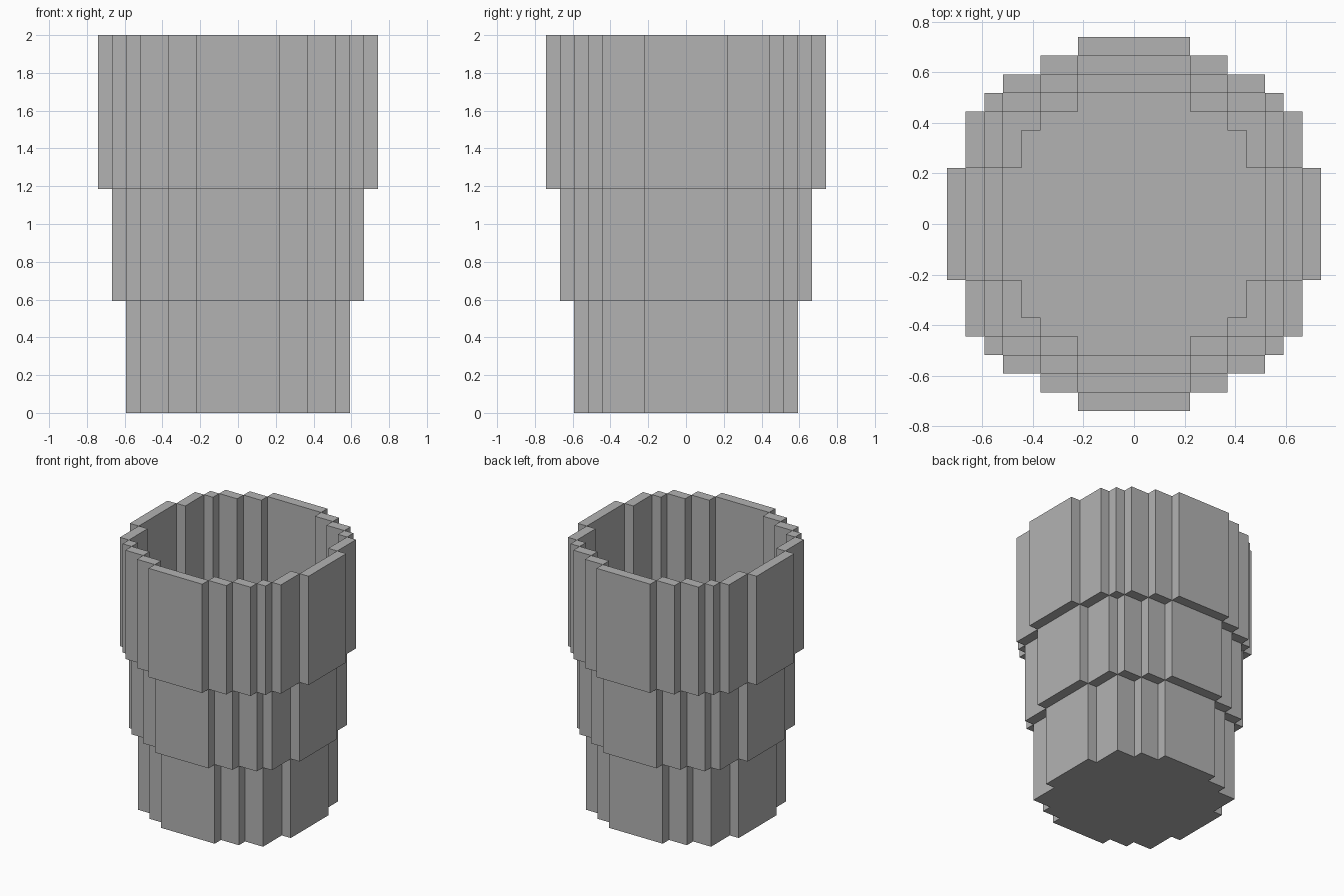
import bpy
import bmesh

if "Cube" in bpy.data.objects:
    bpy.data.objects.remove(bpy.data.objects["Cube"], do_unlink=True)

UNIT = 2 / 27  # one block

stone = bpy.data.materials.new("plain_grey")
stone.use_nodes = True
GREY = (0.45, 0.45, 0.45, 1)
stone.diffuse_color = GREY
stone.node_tree.nodes["Principled BSDF"].inputs["Base Color"].default_value = GREY


def prism(bm, points, z0, z1):
    """Upright solid on a flat outline, in block units."""
    base = bm.faces.new([bm.verts.new((x * UNIT, y * UNIT, z0 * UNIT)) for x, y in points])
    top = bmesh.ops.extrude_face_region(bm, geom=[base], use_keep_orig=True)["geom"]
    verts = [g for g in top if isinstance(g, bmesh.types.BMVert)]
    bmesh.ops.translate(bm, verts=verts, vec=(0, 0, (z1 - z0) * UNIT))


def rect(x0, x1, y0, y1):
    return [(x0, y0), (x1, y0), (x1, y1), (x0, y1)]


def finish(bm, name):
    bmesh.ops.recalc_face_normals(bm, faces=bm.faces)
    mesh = bpy.data.meshes.new(name)
    bm.to_mesh(mesh)
    bm.free()
    mesh.materials.append(stone)
    bpy.context.collection.objects.link(bpy.data.objects.new(name, mesh))


def quarters(bm, points, z0, z1):
    for sx in (-1, 1):
        for sy in (-1, 1):
            prism(bm, [(sx * x, sy * y) for x, y in points], z0, z1)


def wall(name, steps, z0, z1, corner=None):
    """Stepped ring, one block thick; steps are (half width, depth) pairs."""
    bm = bmesh.new()
    w, d = steps[0]
    reach, side = steps[-1]
    inner = steps[-2][0]
    for s in (-1, 1):
        prism(bm, [(x, s * y) for x, y in rect(-w, w, d - 1, d)], z0, z1)
        prism(bm, [(s * x, y) for x, y in rect(inner, reach, -side, side)], z0, z1)
    for i in range(1, len(steps) - 1):
        x0, (x1, y1), y0 = steps[i - 1][0], steps[i], steps[i + 1][1]
        shape = rect(x0, x1, y0, y1)
        if corner == i:  # hollow the thick corner into an L
            shape = [(x1 - 1, y0), (x1, y0), (x1, y1), (x0, y1), (x0, y1 - 1), (x1 - 1, y1 - 1)]
        quarters(bm, shape, z0, z1)
    finish(bm, name)


# Three tiers, each widening outward
wall("lower_wall", [(3, 8), (5, 7), (7, 6), (8, 3)], 0, 8, corner=2)
wall("middle_wall", [(3, 9), (5, 8), (7, 7), (8, 6), (9, 3)], 8, 16)
wall("upper_wall", [(3, 10), (5, 9), (7, 8), (8, 7), (9, 6), (10, 3)], 16, 27)

# Floor filling the inside of the lower wall
quarter = []
for w, d in [(3, 7), (5, 6), (6, 5), (7, 3)]:
    if quarter:
        quarter.append((quarter[-1][0], d))
    quarter.append((w, d))
right = quarter + [(x, -y) for x, y in reversed(quarter)]
bm = bmesh.new()
prism(bm, right + [(-x, y) for x, y in reversed(right)], 0, 1)
finish(bm, "floor")
